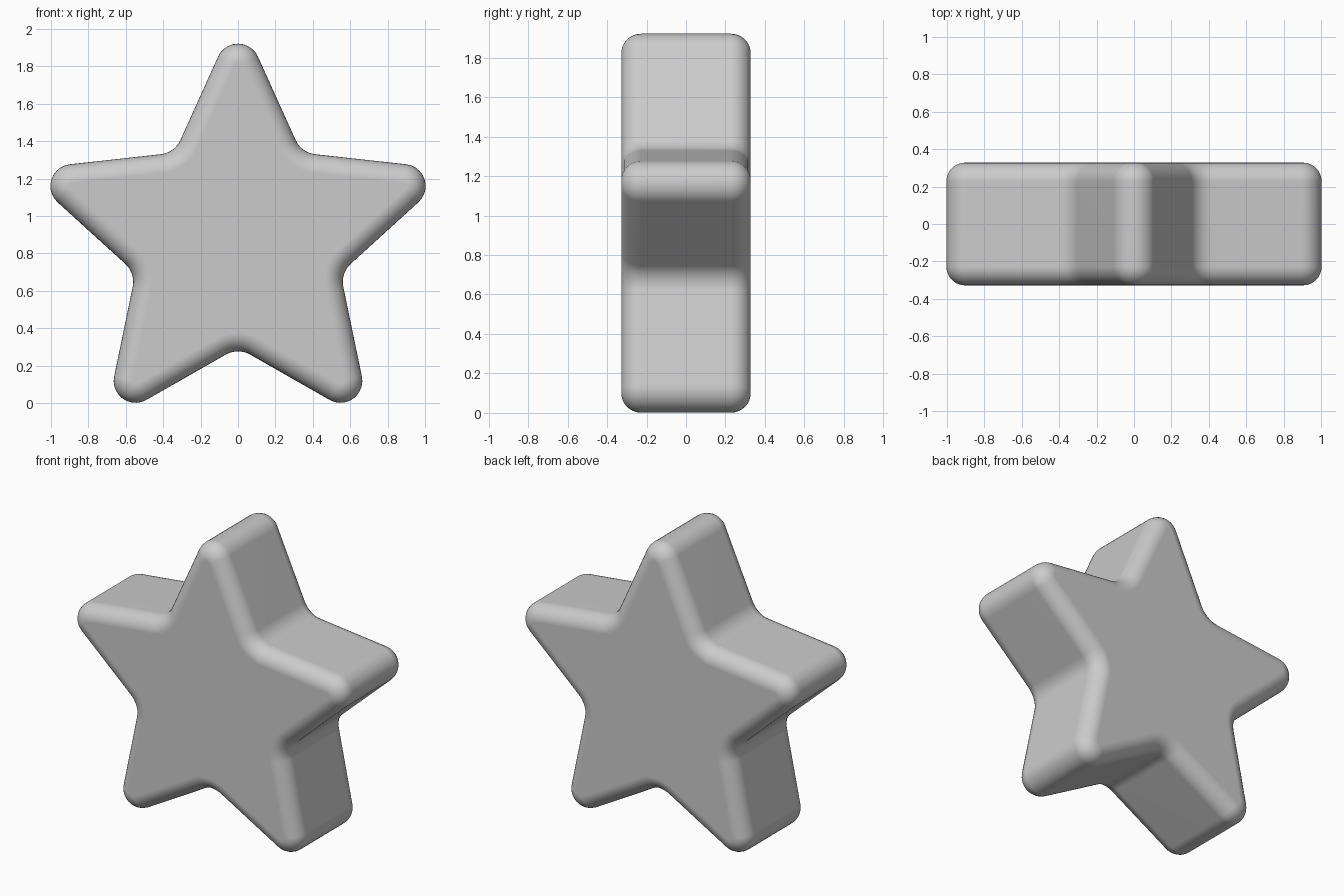
import bpy, bmesh
from math import sin, cos, pi, radians

if "Cube" in bpy.data.objects:
    bpy.data.objects.remove(bpy.data.objects["Cube"])

CENTRE_Z = 0.872       # centre of the five-fold star
TIP_DIST = 0.932       # centre to tip arc centre
TIP_R = 0.117          # rounding of the tips
NOTCH_R = 0.13         # rounding of the notches
HALF_ANGLE = radians(24.3)
HALF_DEPTH = 0.328
EDGE_R = 0.1           # rounding of front and back rims
SEG = 10

apex = TIP_DIST + TIP_R / sin(HALF_ANGLE)
flare = HALF_ANGLE + pi / 5
notch = apex * sin(HALF_ANGLE) / sin(flare)
notch_dist = notch + NOTCH_R / sin(flare)


def arc(direction, dist, radius, start, end):
    cx, cz = dist * sin(direction), dist * cos(direction)
    pts = []
    for i in range(SEG + 1):
        a = direction + start + (end - start) * i / SEG
        pts.append((cx + radius * sin(a), CENTRE_Z + cz + radius * cos(a)))
    return pts


def outline(inset):
    """Rounded star outline moved inwards by inset."""
    pts = []
    tip_span = pi / 2 - HALF_ANGLE
    notch_span = pi / 2 - flare
    for k in range(5):
        d = k * 2 * pi / 5
        pts += arc(d, TIP_DIST, TIP_R - inset, -tip_span, tip_span)
        pts += arc(d + pi / 5, notch_dist, NOTCH_R + inset,
                   pi + notch_span, pi - notch_span)
    return pts


# Stack of outlines from the front rim to the back rim
steps = [i * pi / 2 / 8 for i in range(9)]
front = [(EDGE_R * (1 - sin(t)), -HALF_DEPTH + EDGE_R * (1 - cos(t))) for t in steps]
levels = front + [(d, -y) for d, y in reversed(front)]

bm = bmesh.new()
rings = [[bm.verts.new((x, y, z)) for x, z in outline(d)] for d, y in levels]
for a, b in zip(rings, rings[1:]):
    n = len(a)
    for i in range(n):
        j = (i + 1) % n
        bm.faces.new((a[i], a[j], b[j], b[i]))
# Flat front and back faces
bm.faces.new(rings[0])
bm.faces.new(rings[-1])
bmesh.ops.recalc_face_normals(bm, faces=bm.faces[:])

mesh = bpy.data.meshes.new("star")
bm.to_mesh(mesh)
bm.free()
star = bpy.data.objects.new("star", mesh)
bpy.context.collection.objects.link(star)
bpy.context.view_layer.objects.active = star
star.select_set(True)
bpy.ops.object.shade_smooth_by_angle(angle=radians(40))
star.modifiers.new("even_shading", 'WEIGHTED_NORMAL')
